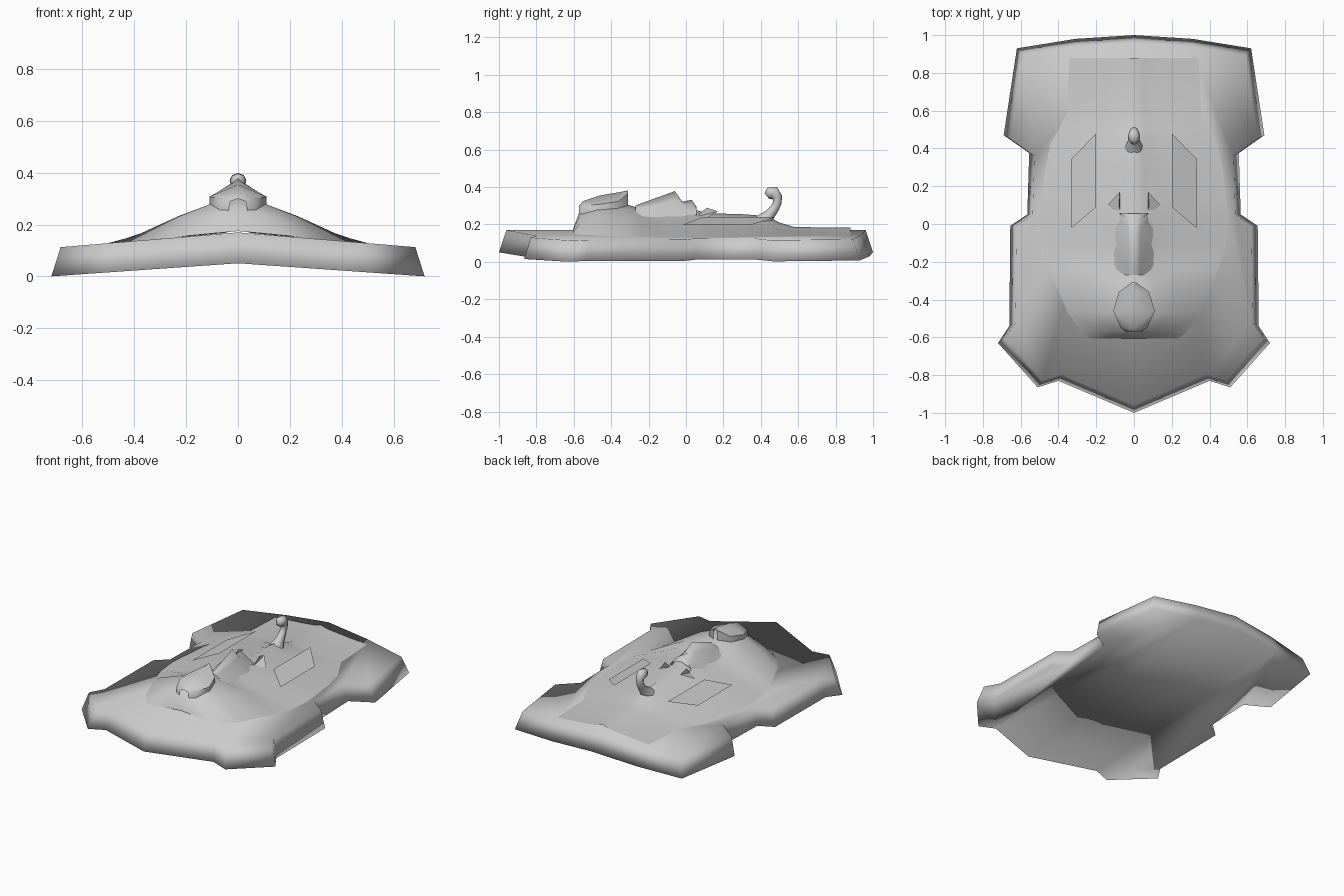
import bpy, bmesh, math
from mathutils import Vector

if "Cube" in bpy.data.objects:
    bpy.data.objects.remove(bpy.data.objects["Cube"])


def finish(name, bm, angle=60, mirror=True, closed=False):
    """Turn a half-model bmesh into a mirrored, smoothed object."""
    bmesh.ops.recalc_face_normals(bm, faces=bm.faces)
    up = sum(f.normal.z * f.calc_area() for f in bm.faces)
    if up < 0 and not closed:
        bmesh.ops.reverse_faces(bm, faces=bm.faces)
    me = bpy.data.meshes.new(name)
    bm.to_mesh(me)
    bm.free()
    ob = bpy.data.objects.new(name, me)
    bpy.context.collection.objects.link(ob)
    if mirror:
        m = ob.modifiers.new("mirror", 'MIRROR')
        m.use_clip = True
        m.merge_threshold = 0.001
    bpy.ops.object.select_all(action='DESELECT')
    ob.select_set(True)
    bpy.context.view_layer.objects.active = ob
    bpy.ops.object.shade_smooth_by_angle(angle=math.radians(angle))
    return ob


def loft(name, stations, angle=60):
    """Skin half cross-sections: (y, [(x, z), ...]) from centre line outward."""
    bm = bmesh.new()
    rows = [[bm.verts.new((x, y, z)) for x, z in sec] for y, sec in stations]
    for a, b in zip(rows, rows[1:]):
        for i in range(len(a) - 1):
            bm.faces.new((a[i], a[i + 1], b[i + 1], b[i]))
    return finish(name, bm, angle)


# Blanket: arched slab with a notched outline and sloping rim
outline = [(0, -1.0), (.40, -.83), (.51, -.865), (.72, -.63), (.66, -.54),
           (.655, -.01), (.565, .05), (.555, .375), (.69, .47), (.62, .93),
           (.31, .98), (0, 1.0)]
bm = bmesh.new()


def ring(sx, sy, slope, base):
    return [bm.verts.new((x * sx, y * sy, base - slope * x * sx))
            for x, y in outline]


rim, top = ring(1, 1, .07, .051), ring(.95, .96, .083, .17)
for i in range(len(outline) - 1):
    bm.faces.new((rim[i], rim[i + 1], top[i + 1], top[i]))
bm.faces.new(top)
bm.faces.new(rim[::-1])
finish("blanket", bm, 180, closed=True)

# Saddle body blending down onto the blanket
loft("saddle_body", [
    (-.605, [(0, .175), (.10, .166), (.20, .156), (.25, .148)]),
    (-.57, [(0, .265), (.09, .245), (.19, .203), (.28, .147)]),
    (-.47, [(0, .315), (.11, .278), (.22, .235), (.35, .141)]),
    (-.31, [(0, .305), (.10, .280), (.23, .233), (.42, .135)]),
    (-.24, [(0, .285), (.06, .255), (.19, .228), (.45, .132)]),
    (-.12, [(0, .285), (.05, .260), (.19, .205), (.485, .130)]),
    (.02, [(0, .285), (.06, .258), (.19, .212), (.50, .129)]),
    (.12, [(0, .260), (.06, .245), (.18, .208), (.49, .130)]),
    (.30, [(0, .255), (.05, .235), (.18, .192), (.47, .132)]),
    (.43, [(0, .245), (.04, .215), (.18, .176), (.44, .134)]),
    (.50, [(0, .210), (.05, .188), (.17, .172), (.40, .137)]),
    (.58, [(0, .186), (.05, .173), (.15, .162), (.36, .140)]),
    (.88, [(0, .183), (.05, .168), (.14, .159), (.34, .142)])], 180)

# Rear rest: pointed egg-shaped cap
loft("cantle_cap", [
    (-.572, [(0, .300), (.03, .290), (.04, .235)]),
    (-.55, [(0, .325), (.07, .300), (.07, .250)]),
    (-.46, [(0, .355), (.11, .308), (.11, .275)]),
    (-.36, [(0, .372), (.08, .325), (.08, .285)]),
    (-.31, [(0, .382), (.012, .368), (.012, .300)])])

# Central ridge with stepped end, flaring into the seat
loft("seat_ridge", [
    (-.27, [(0, .302), (.03, .285), (.10, .245)]),
    (-.06, [(0, .378), (.035, .325), (.11, .232)]),
    (-.02, [(0, .322), (.035, .308), (.11, .232)]),
    (.03, [(0, .332), (.04, .305), (.09, .232)]),
    (.055, [(0, .295), (.075, .265), (.08, .225)])], 70)

# Small upright ears beside the ridge
bm = bmesh.new()
for tri in (((.075, .05, .235), (.075, .17, .27), (.08, .11, .29)),
            ((.075, .17, .27), (.14, .10, .23), (.08, .05, .24))):
    bm.faces.new([bm.verts.new(p) for p in tri])
finish("ridge_ear", bm, 30)

# Flat side panels
bm = bmesh.new()
bm.faces.new([bm.verts.new(p) for p in
              ((.20, .48, .24), (.33, .345, .197), (.33, -.02, .197), (.20, .09, .24))])
finish("side_panel", bm, 30)

# Curled horn: rings swept along a path in the y-z plane
path = [(.41, .21, .05), (.445, .25, .030), (.472, .283, .024), (.488, .315, .023),
        (.488, .345, .027), (.470, .370, .034), (.450, .367, .033), (.432, .352, .020)]
bm = bmesh.new()
sides, rings = 8, []
for i, (y, z, r) in enumerate(path):
    a, b = path[max(i - 1, 0)], path[min(i + 1, len(path) - 1)]
    t = Vector((0, b[0] - a[0], b[1] - a[1])).normalized()
    n = Vector((0, -t.z, t.y))
    rings.append([bm.verts.new(Vector((0, y, z)) + n * (r * math.cos(k))
                               + Vector((r * .95 * math.sin(k), 0, 0)))
                  for k in (2 * math.pi * j / sides for j in range(sides))])
for a, b in zip(rings, rings[1:]):
    for j in range(sides):
        k = (j + 1) % sides
        bm.faces.new((a[j], a[k], b[k], b[j]))
bm.faces.new(rings[-1])
finish("horn", bm, 70, mirror=False, closed=True)
